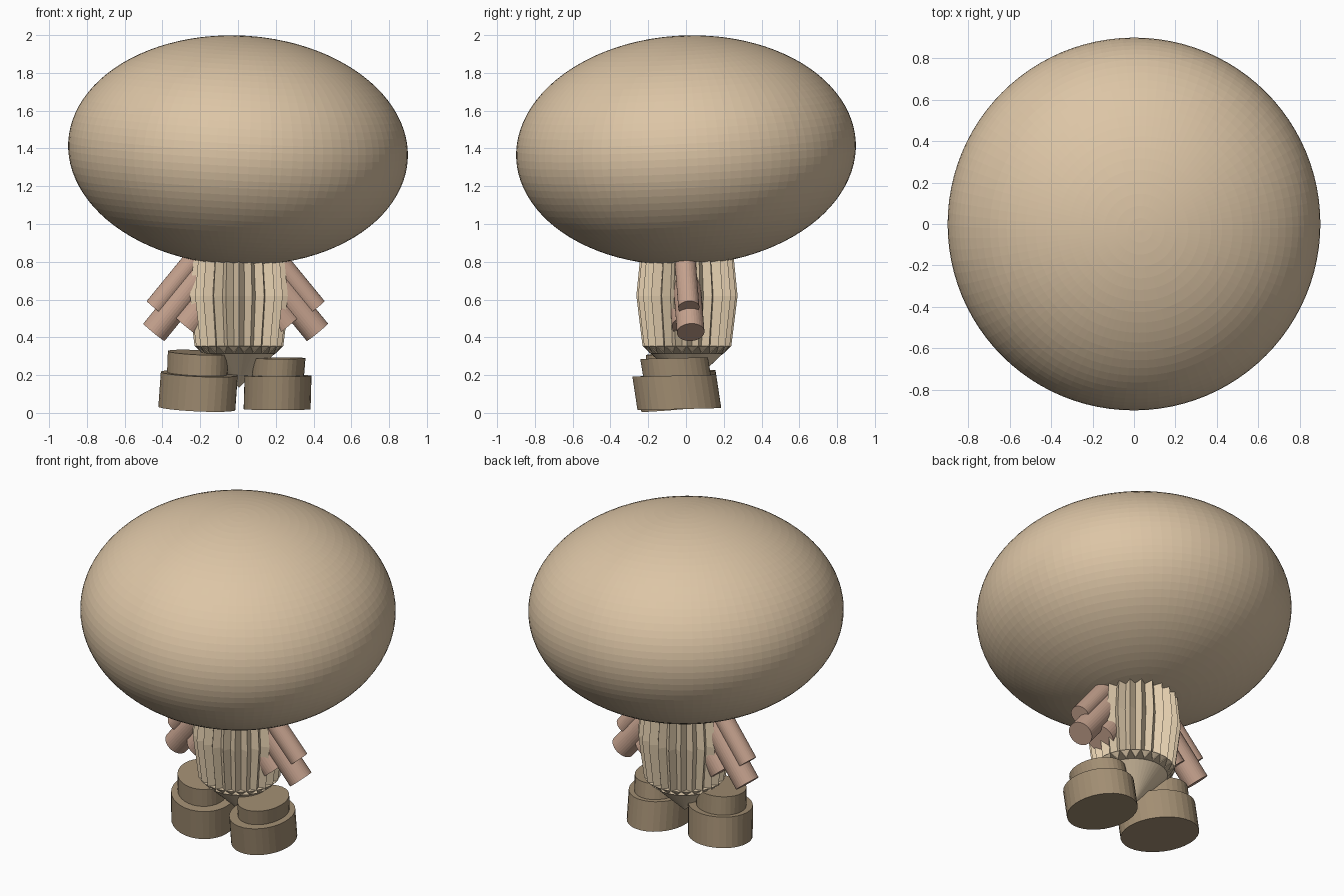
import bpy, bmesh
from math import sin, cos, pi, radians
from mathutils import Vector, Matrix

if "Cube" in bpy.data.objects:
    bpy.data.objects.remove(bpy.data.objects["Cube"])


def material(name, rgb):
    m = bpy.data.materials.new(name)
    m.diffuse_color = (*rgb, 1)
    m.use_nodes = True
    m.node_tree.nodes["Principled BSDF"].inputs["Base Color"].default_value = m.diffuse_color
    return m


TAN = material("tan", (0.72, 0.56, 0.38))
CREAM = material("cream", (0.76, 0.61, 0.42))
PINK = material("pink", (0.56, 0.36, 0.27))
BROWN = material("brown", (0.36, 0.27, 0.17))


def finish(name, bm, mat):
    bmesh.ops.recalc_face_normals(bm, faces=bm.faces)
    mesh = bpy.data.meshes.new(name)
    bm.to_mesh(mesh)
    bm.free()
    mesh.materials.append(mat)
    ob = bpy.data.objects.new(name, mesh)
    bpy.context.collection.objects.link(ob)
    return ob


def loft(name, rings, mat):
    """Skin a stack of closed point rings and cap both ends."""
    bm = bmesh.new()
    rows = [[bm.verts.new(p) for p in ring] for ring in rings]
    n = len(rows[0])
    for a, b in zip(rows, rows[1:]):
        for i in range(n):
            j = (i + 1) % n
            bm.faces.new((a[i], a[j], b[j], b[i]))
    bm.faces.new(rows[0])
    bm.faces.new(rows[-1])
    return finish(name, bm, mat)


def rod(name, start, end, r, mat):
    start, end = Vector(start), Vector(end)
    d = end - start
    bm = bmesh.new()
    bmesh.ops.create_cone(
        bm, cap_ends=True, segments=32, radius1=r, radius2=r, depth=d.length,
        matrix=Matrix.Translation((start + end) / 2)
        @ d.to_track_quat('Z', 'Y').to_matrix().to_4x4())
    return finish(name, bm, mat)


# Head: big squashed ball, slightly tilted
bm = bmesh.new()
bmesh.ops.create_uvsphere(
    bm, u_segments=96, v_segments=48, radius=1,
    matrix=Matrix.Translation((0, 0, 1.39)) @ Matrix.Rotation(0.05, 4, 'X')
    @ Matrix.Rotation(0.05, 4, 'Y') @ Matrix.Diagonal((0.9, 0.9, 0.607, 1)))
finish("head", bm, TAN)

# Body: pleated barrel; each level is (ridge r, ridge z, valley r, valley z)
PLEATS = 24
levels = [(0.235, 0.355, 0.198, 0.315), (0.268, 0.62, 0.228, 0.62),
          (0.245, 0.85, 0.205, 0.85)]
rings = []
for ro, zo, ri, zi in levels:
    ring = []
    for i in range(2 * PLEATS):
        r, z = (ri, zi) if i % 2 else (ro, zo)
        a = i * pi / PLEATS
        ring.append((0.005 + r * cos(a), 0.005 + r * sin(a), z))
    rings.append(ring)
loft("pleated_body", rings, CREAM)

# Underside: cone below the pleats
bm = bmesh.new()
bmesh.ops.create_cone(bm, cap_ends=True, segments=48, radius1=0, radius2=0.232,
                      depth=0.22,
                      matrix=Matrix.Translation((0.005, 0.005, 0.243)))
finish("body_underside", bm, CREAM)

# Arms: three overlapping rods on each side
for side, s, dx in (("right", 1, 0.0), ("left", -1, 0.025)):
    for part, (x, y, z), r, length in (
            ("forearm", (0.42 + dx, 0.025, 0.427), 0.073, 0.48),
            ("sleeve", (0.415 + dx, 0.015, 0.557), 0.056, 0.42),
            ("inner_sleeve", (0.26 + dx / 2, 0.01, 0.46), 0.085, 0.38)):
        end = Vector((s * x, y, z))
        axis = Vector((s * 0.63, 0.06, -0.77)).normalized()
        rod(f"{side}_{part}", end - axis * length, end, r, PINK)


# Boots: two stacked, sheared oval drums each
def drum(name, bottom, top, rx, ry, yaw, slope):
    rings = []
    for c in (bottom, top):
        ring = []
        for i in range(32):
            a = 2 * pi * i / 32
            p = Matrix.Rotation(yaw, 3, 'Z') @ Vector((rx * cos(a), ry * sin(a), 0))
            p.z = slope[0] * p.x + slope[1] * p.y
            ring.append(Vector(c) + p)
        rings.append(ring)
    loft(name, rings, BROWN)


yaw, tilt = radians(6), (0.0, 0.025)
drum("right_boot_sole", (0.207, -0.035, 0.02), (0.212, -0.062, 0.197),
     0.177, 0.223, yaw, tilt)
drum("right_boot_cuff", (0.211, -0.045, 0.18), (0.22, -0.063, 0.29),
     0.137, 0.18, yaw, tilt)
yaw, tilt = radians(43), (-0.03, 0.08)
drum("left_boot_sole", (-0.218, -0.03, 0.024), (-0.205, -0.05, 0.208),
     0.184, 0.225, yaw, tilt)
drum("left_boot_cuff", (-0.217, -0.04, 0.19), (-0.212, -0.05, 0.32),
     0.142, 0.178, yaw, tilt)
